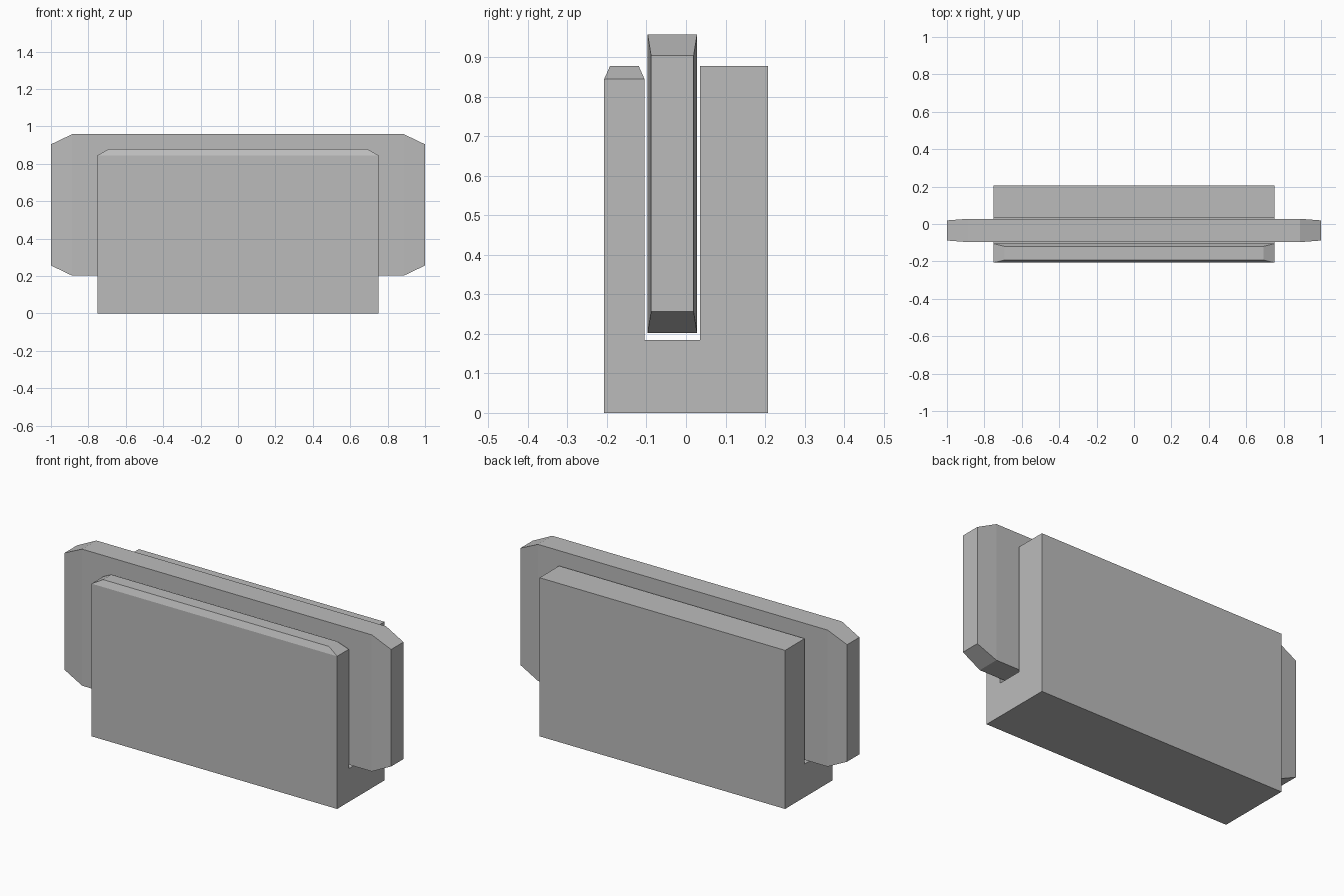
import bpy, bmesh

cube = bpy.data.objects.get("Cube")
if cube:
    bpy.data.objects.remove(cube, do_unlink=True)

grey = bpy.data.materials.new("plain grey")
grey.use_nodes = True
colour = (0.5, 0.5, 0.5, 1)
grey.diffuse_color = colour
grey.node_tree.nodes["Principled BSDF"].inputs["Base Color"].default_value = colour


def finish(bm, name):
    bmesh.ops.recalc_face_normals(bm, faces=bm.faces)
    mesh = bpy.data.meshes.new(name)
    bm.to_mesh(mesh)
    bm.free()
    mesh.materials.append(grey)
    obj = bpy.data.objects.new(name, mesh)
    bpy.context.collection.objects.link(obj)
    return obj


def extrude_profile(bm, points, half):
    """Extrude a (y, z) outline across x from -half to half."""
    face = bm.faces.new([bm.verts.new((-half, y, z)) for y, z in points])
    out = bmesh.ops.extrude_face_region(bm, geom=[face])["geom"]
    for v in out:
        if isinstance(v, bmesh.types.BMVert):
            v.co.x = half


def cap(bm, face, shift, centre, scale):
    """Extrude a face along shift and shrink it about a centre."""
    new = bmesh.ops.extrude_discrete_faces(bm, faces=[face])["faces"][0]
    for v in new.verts:
        for i in range(3):
            v.co[i] = centre[i] + (v.co[i] - centre[i]) * scale[i] + shift[i]


# Slotted base: a U-shaped section with a bevelled front jaw
bm = bmesh.new()
extrude_profile(bm, [(-0.207, 0), (0.207, 0), (0.207, 0.878), (0.036, 0.878),
                     (0.036, 0.184), (-0.105, 0.184), (-0.105, 0.845), (-0.207, 0.845)], 0.752)
jaw_top = next(f for f in bm.faces if all(abs(v.co.z - 0.845) < 1e-4 for v in f.verts))
cap(bm, jaw_top, (0, 0, 0.033), (0, -0.156, 0.845), (0.92, 0.71, 1))
finish(bm, "slotted_base")

# Upright panel held in the slot, narrowing at both ends
bm = bmesh.new()
extrude_profile(bm, [(-0.097, 0.202), (0.028, 0.202), (0.028, 0.958), (-0.097, 0.958)], 0.887)
for side in (-1, 1):
    end = next(f for f in bm.faces if all(abs(v.co.x - side * 0.887) < 1e-4 for v in f.verts))
    cap(bm, end, (side * 0.113, 0, 0), (side * 0.887, -0.0345, 0.58), (1, 0.86, 0.857))
finish(bm, "upright_panel")
